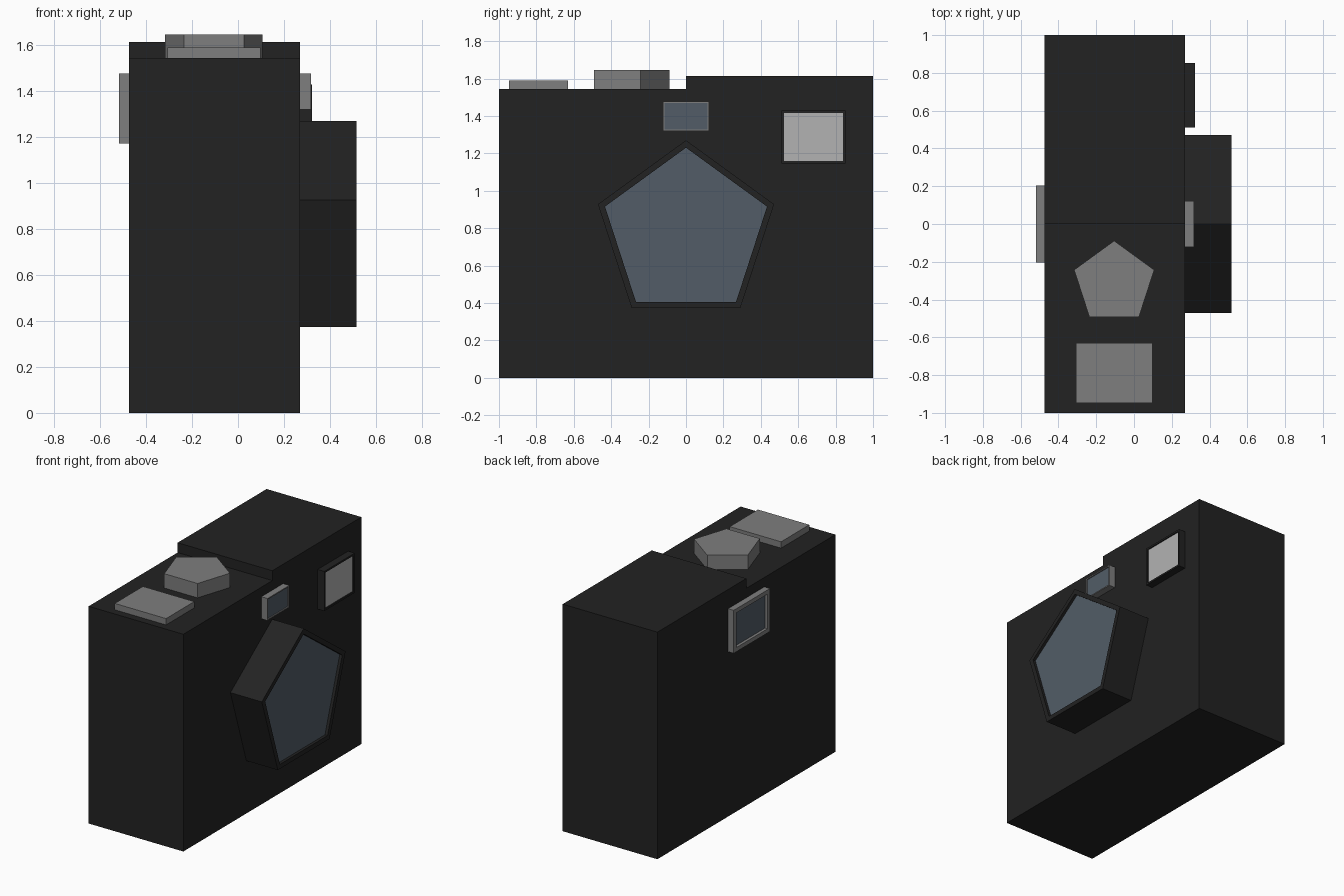
import bpy, bmesh
from math import sin, cos, tau
from mathutils import Vector

if "Cube" in bpy.data.objects:
    bpy.data.objects.remove(bpy.data.objects["Cube"])


def material(name, rgb):
    m = bpy.data.materials.new(name)
    m.diffuse_color = (*rgb, 1)
    m.use_nodes = True
    m.node_tree.nodes["Principled BSDF"].inputs["Base Color"].default_value = m.diffuse_color
    return m


BLACK = material("black_shell", (0.016, 0.016, 0.016))
GREY = material("grey_plastic", (0.21, 0.21, 0.21))
GLASS = material("blue_grey_glass", (0.085, 0.108, 0.135))
FLASH = material("flash_white", (0.45, 0.45, 0.45))


def rect(a0, a1, b0, b1):
    return [(a0, b0), (a1, b0), (a1, b1), (a0, b1)]


def pentagon(a, b, r):
    return [(a + r * sin(i * tau / 5), b + r * cos(i * tau / 5)) for i in range(5)]


def prism(name, profile, axis, start, end, mat, rim=0, recess=0, pane=None):
    """Extrude a profile along x or z; optionally sink a pane into the end face."""
    def point(a, b, t):
        return Vector((t, a, b)) if axis == 'x' else Vector((a, b, t))

    bm = bmesh.new()
    base = bm.faces.new([bm.verts.new(point(a, b, start)) for a, b in profile])
    ext = bmesh.ops.extrude_face_region(bm, geom=[base])["geom"]
    shift = point(0, 0, end - start)
    bmesh.ops.translate(bm, vec=shift, verts=[v for v in ext if isinstance(v, bmesh.types.BMVert)])
    cap = next(f for f in ext if isinstance(f, bmesh.types.BMFace))
    if base not in bm.faces[:] or len(bm.faces) < len(profile) + 2:
        bm.faces.new([v for v in base.verts])
    bmesh.ops.recalc_face_normals(bm, faces=bm.faces[:])
    if pane:
        bmesh.ops.inset_region(bm, faces=[cap], thickness=rim, use_even_offset=True)
        sunk = bmesh.ops.extrude_discrete_faces(bm, faces=[cap])["faces"][0]
        bmesh.ops.translate(bm, vec=-shift.normalized() * recess, verts=sunk.verts[:])
        sunk.material_index = 1
    me = bpy.data.meshes.new(name)
    bm.to_mesh(me)
    bm.free()
    me.materials.append(mat)
    if pane:
        me.materials.append(pane)
    ob = bpy.data.objects.new(name, me)
    bpy.context.collection.objects.link(ob)
    return ob


# Stepped camera body
L, R = -0.475, 0.27
prism("body", [(-1, 0), (1, 0), (1, 1.615), (0, 1.615), (0, 1.545), (-1, 1.545)],
      'x', L, R, BLACK)

# Right face: lens, viewfinder window and flash
prism("lens", pentagon(0, 0.775, 0.495), 'x', R, 0.517, BLACK, 0.032, 0.02, GLASS)
prism("viewfinder_window", rect(-0.123, 0.123, 1.32, 1.477), 'x', R, 0.318, GREY, 0.008, 0.008, GLASS)
prism("flash", rect(0.51, 0.852, 1.147, 1.429), 'x', R, 0.322, BLACK, 0.013, 0.008, FLASH)

# Left face: eyepiece
prism("eyepiece", rect(-0.203, 0.205, 1.172, 1.478), 'x', L, -0.519, GREY, 0.03, 0.02, GLASS)

# Top controls
prism("shutter_button", pentagon(-0.105, -0.312, 0.223), 'z', 1.545, 1.647, GREY)
prism("top_plate", rect(-0.307, 0.097, -0.947, -0.63), 'z', 1.545, 1.59, GREY)
